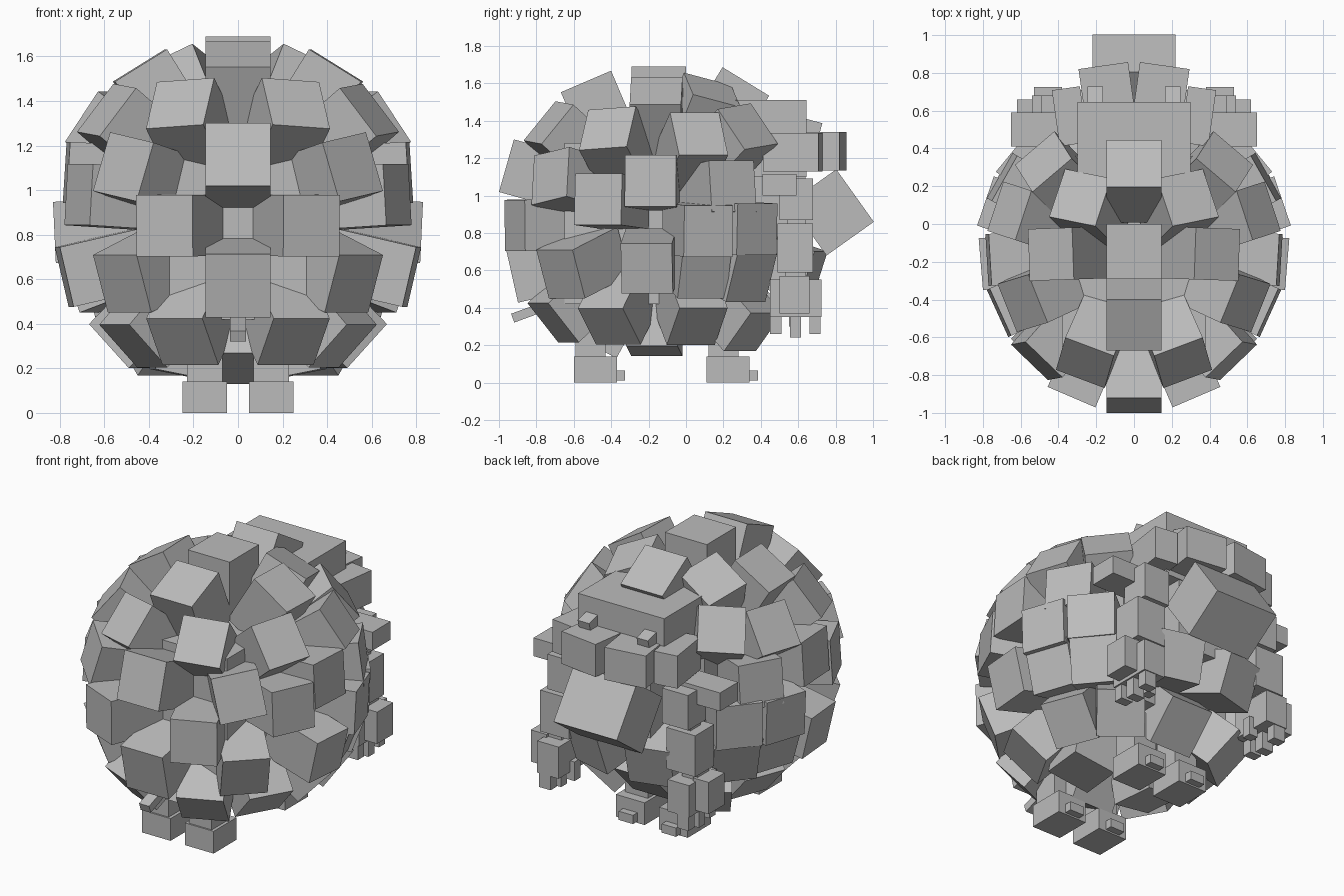
import bpy
from mathutils import Vector, Matrix, Euler
from math import radians

cube = bpy.data.objects.get("Cube")
if cube:
    bpy.data.objects.remove(cube, do_unlink=True)

stone = bpy.data.materials.new("stone_grey")
stone.use_nodes = True
GREY = (0.5, 0.5, 0.5, 1)
stone.diffuse_color = GREY
stone.node_tree.nodes["Principled BSDF"].inputs["Base Color"].default_value = GREY


def block(name, matrix, size):
    bpy.ops.mesh.primitive_cube_add(size=1)
    ob = bpy.context.object
    ob.name = name
    ob.matrix_world = matrix @ Matrix.Diagonal((*size, 1))
    ob.data.materials.append(stone)


def box(name, x, y, z, rot=(0, 0, 0)):
    """Box from its ranges along each axis, turned about its centre."""
    mid = Vector([(a + b) / 2 for a, b in (x, y, z)])
    turn = Euler([radians(r) for r in rot]).to_matrix().to_4x4()
    block(name, Matrix.Translation(mid) @ turn, [b - a for a, b in (x, y, z)])


def pair(name, x, y, z, rot=(0, 0, 0)):
    box("left_" + name, x, y, z, rot)
    box("right_" + name, (-x[1], -x[0]), y, z, (rot[0], -rot[1], -rot[2]))


# Round shell of blocks pointing outwards
CENTRE = Vector((0, -0.145, 0.85))
DEPTH = 0.36


def shell_block(name, point, side, lean=0, roll=0):
    """Block with its outer face centred on point, leaned down and rolled."""
    p = Vector(point)
    n = (p - CENTRE).normalized()
    up = Vector((0, 0, 1)) if abs(n.z) < 0.99 else Vector((0, 1, 0))
    right = up.cross(n).normalized()
    frame = Matrix((right, n.cross(right), n)).transposed().to_4x4()
    frame = frame @ Matrix.Rotation(radians(lean), 4, 'X') @ Matrix.Rotation(radians(roll), 4, 'Z')
    block(name, Matrix.Translation(p) @ frame @ Matrix.Translation((0, 0, -DEPTH / 2)),
          (side, side, DEPTH))


# Outer face centre, then lean and roll
middle = [(0, -.145, 1.69, 0), (0, -.535, 1.61, -4), (0, -.96, 1.16, 5), (0, -.93, .57, -7),
          (0, .32, 1.61, 0), (0, -.5, .2, 0), (0, .42, .3, 0)]
sides = [(.26, -.735, 1.39, 0, -5), (.285, .14, 1.565, 0, -30), (.44, -.16, 1.56, 0, 0),
         (.48, .33, 1.37, 0, 8), (.66, .07, 1.33, 0, 0), (.59, -.42, 1.36, 0, 5),
         (.515, -.725, 1.105, 5, 10), (.77, -.19, 1.08, 13, 0), (.715, -.47, .98, 6, 0),
         (.7, .25, 1.05, 7, 0), (.33, -.915, .84, 0, 0), (.52, -.67, .58, 0, 0),
         (.78, -.21, .61, -4, 0), (.78, .12, .81, 0, 0), (.64, .38, .82, 0, 0),
         (.59, .35, .56, 0, 0), (.71, .1, .58, 0, 0), (.25, -.71, .32, 0, 0),
         (.47, -.41, .3, 0, 0), (.53, .06, .3, 0, 0), (.4, .36, .27, 0, 0),
         (.25, -.17, .17, 9, 0), (.22, .68, .57, 0, 0)]
for i, (x, y, z, lean) in enumerate(middle):
    shell_block(f"shell_middle_{i}", (x, y, z), .292, lean)
for i, (x, y, z, lean, roll) in enumerate(sides):
    shell_block(f"shell_left_{i}", (x, y, z), .275, lean, roll)
    shell_block(f"shell_right_{i}", (-x, y, z), .275, lean, -roll)

# Solid core behind the gaps
box("body_core", (-.38, .38), (-.65, .36), (.42, 1.28))

# Head, brow, eyes and snout
box("head", (-.3, .3), (.1, .645), (1.1, 1.51))
pair("brow", (.01, .275), (.55, .84), (1.135, 1.34), (0, 0, -8))
pair("cheek", (.265, .415), (.42, .72), (1.13, 1.335), (0, 0, -8))
pair("eye", (.165, .245), (.63, .72), (1.32, 1.4), (-15, 0, 0))
box("snout", (-.22, .22), (.605, .95), (.755, 1.065), (-54.5, 0, 0))
box("throat", (-.2, .2), (.3, .64), (.68, 1.2))

# Arms
pair("shoulder", (.34, .65), (.41, .59), (1.0, 1.115))
pair("upper_arm", (.31, .49), (.5, .68), (.87, 1.09))
pair("elbow", (.37, .48), (.54, .64), (.82, .9))
pair("forearm", (.34, .54), (.49, .68), (.59, .85))
pair("wrist", (.42, .53), (.53, .64), (.5, .62))
pair("palm", (.38, .53), (.45, .725), (.35, .55))
pair("back_of_hand", (.51, .62), (.5, .66), (.37, .57))
for i, y in enumerate((.48, .585, .69)):
    low = .24 if i == 1 else .26
    pair(f"finger_{i}", (.44, .52), (y - .03, y + .03), (low, .36))
pair("thumb", (.35, .41), (.55, .61), (.3, .42))

# Legs and feet
for name, y in (("back", -.6), ("front", .11)):
    pair(name + "_leg", (.07, .23), (y + .01, y + .17), (.1, .4))
    pair(name + "_foot", (.05, .25), (y, y + .23), (0, .14))
    pair(name + "_toe", (.1, .2), (y + .2, y + .275), (.01, .065))

# Tail
box("tail", (-.035, .035), (-.94, -.5), (.395, .445), (20, 0, 0))
